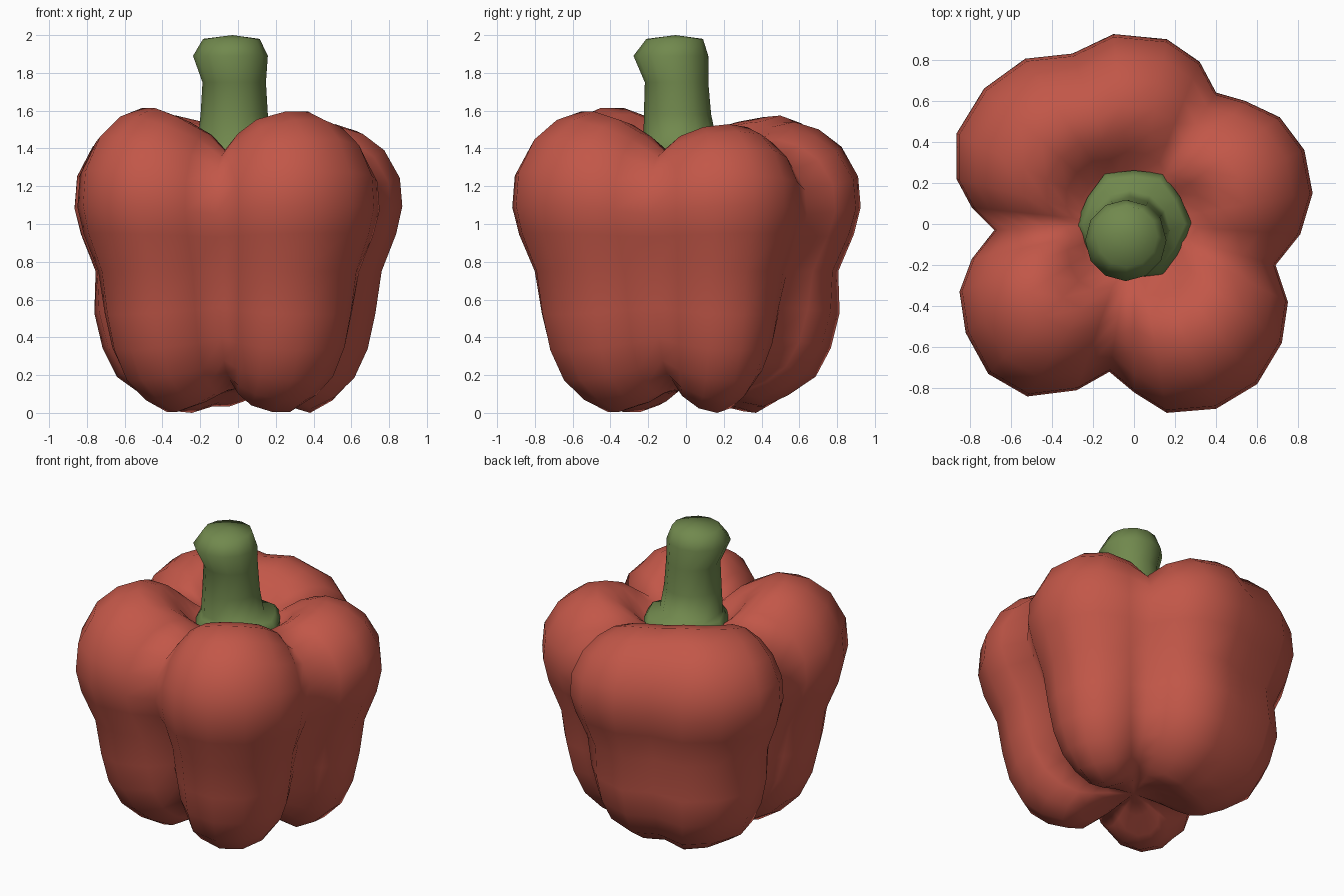
import bpy, math

if "Cube" in bpy.data.objects:
    bpy.data.objects.remove(bpy.data.objects["Cube"])


def material(name, rgb):
    m = bpy.data.materials.new(name)
    m.diffuse_color = (*rgb, 1)
    m.use_nodes = True
    m.node_tree.nodes["Principled BSDF"].inputs["Base Color"].default_value = m.diffuse_color
    return m


def loft(name, rings, mat, start_cap, end_cap):
    """Skin a list of closed rings, closing both ends on a centre point."""
    n = len(rings[0])
    verts = [p for ring in rings for p in ring] + [start_cap, end_cap]
    first, last = len(verts) - 2, len(verts) - 1
    faces = []
    for i in range(len(rings) - 1):
        for j in range(n):
            a, b = i * n + j, i * n + (j + 1) % n
            faces.append((a, b, b + n, a + n))
    base = (len(rings) - 1) * n
    for j in range(n):
        k = (j + 1) % n
        faces.append((k, j, first))
        faces.append((base + j, base + k, last))
    me = bpy.data.meshes.new(name)
    me.from_pydata(verts, [], faces)
    me.materials.append(mat)
    me.polygons.foreach_set("use_smooth", [True] * len(me.polygons))
    ob = bpy.data.objects.new(name, me)
    bpy.context.collection.objects.link(ob)
    return ob


red = material("pepper red", (0.54, 0.095, 0.065))
green = material("stem green", (0.165, 0.25, 0.075))

# Lobed outline of the body, seen from above
outline = [
    (.87, .15), (.83, .36), (.71, .52), (.54, .60), (.40, .64), (.32, .79),
    (.16, .90), (-.10, .925), (-.30, .83), (-.53, .805), (-.73, .66),
    (-.865, .44), (-.865, .22), (-.79, .08), (-.68, -.03), (-.79, -.17),
    (-.85, -.33), (-.82, -.53), (-.71, -.73), (-.52, -.84), (-.28, -.81),
    (-.12, -.72), (0, -.82), (.16, -.92), (.40, -.90), (.60, -.78),
    (.72, -.58), (.75, -.38), (.69, -.20), (.81, -.05)]
# Outline indices of the four seams; top height and foot width factors of
# the lobe that follows each seam
seams = [4, 14, 21, 28]
lobe_top = [.93, 1.02, .98, .84]
lobe_foot = [1.07, 1.0, 1.0, 1.0]


def lobe_info(j):
    """Weight (0 in a seam, 1 on a lobe's crest), height and foot factors."""
    n = len(outline)
    for s, k in enumerate(seams):
        span = (seams[(s + 1) % 4] - k) % n
        off = (j - k) % n
        if off < span:
            u = 1 - abs(2 * off / span - 1)
            w = math.sin(u * math.pi / 2)
            return (w * .85 if j == 8 else w), lobe_top[s], lobe_foot[s]


# Rings from bottom to top: scale, seam tightening, z on lobe, z in seam
profile = [
    (.20, .85, .095, .14), (.34, .85, .03, .16), (.46, .84, .00, .18),
    (.60, .85, .065, .21), (.72, .87, .17, .28), (.80, .90, .33, .40),
    (.845, .92, .52, .56), (.88, .95, .75, .75), (.965, .98, .95, .93),
    (1.0, 1, 1.10, 1.05), (.985, 1, 1.28, 1.18), (.89, 1, 1.46, 1.29),
    (.76, 1, 1.565, 1.355), (.62, 1, 1.61, 1.385), (.49, 1, 1.575, 1.385),
    (.38, 1, 1.48, 1.37), (.29, 1, 1.37, 1.35), (.18, 1, 1.31, 1.31)]

rings = []
for s, tight, z_lobe, z_seam in profile:
    ring = []
    for j, (x, y) in enumerate(outline):
        w, top, foot = lobe_info(j)
        z = z_seam + (z_lobe - z_seam) * w
        if z > 1.1:
            z = 1.1 + (z - 1.1) * (1 + (top - 1) * w)
        r = s * (tight + (1 - tight) * w)
        if .1 < z_lobe < .6:
            r *= 1 + (foot - 1) * w
        ring.append((x * r, y * r, z))
    rings.append(ring)
loft("pepper_body", rings, red, (0, 0, .13), (0, 0, 1.31))

# Stem with a scalloped collar at its foot: centre x, y, radius, z
stem = [(0, 0, .25, 1.28), (0, 0, .272, 1.36), (0, 0, .24, 1.41),
        (-.02, -.03, .195, 1.43), (-.02, -.045, .178, 1.58),
        (-.02, -.05, .168, 1.75), (-.04, -.08, .198, 1.89),
        (-.035, -.06, .15, 1.98)]
N = 12
stem_rings = []
for i, (cx, cy, r, z) in enumerate(stem):
    ring = []
    for j in range(N):
        a = 2 * math.pi * j / N
        rr = r * (1 + (.04 if i in (1, 2) else 0) * (-1) ** j)
        ring.append((cx + rr * math.cos(a), cy + rr * math.sin(a), z))
    stem_rings.append(ring)
loft("stem", stem_rings, green, (0, 0, 1.28), (-.03, -.055, 2.0))
